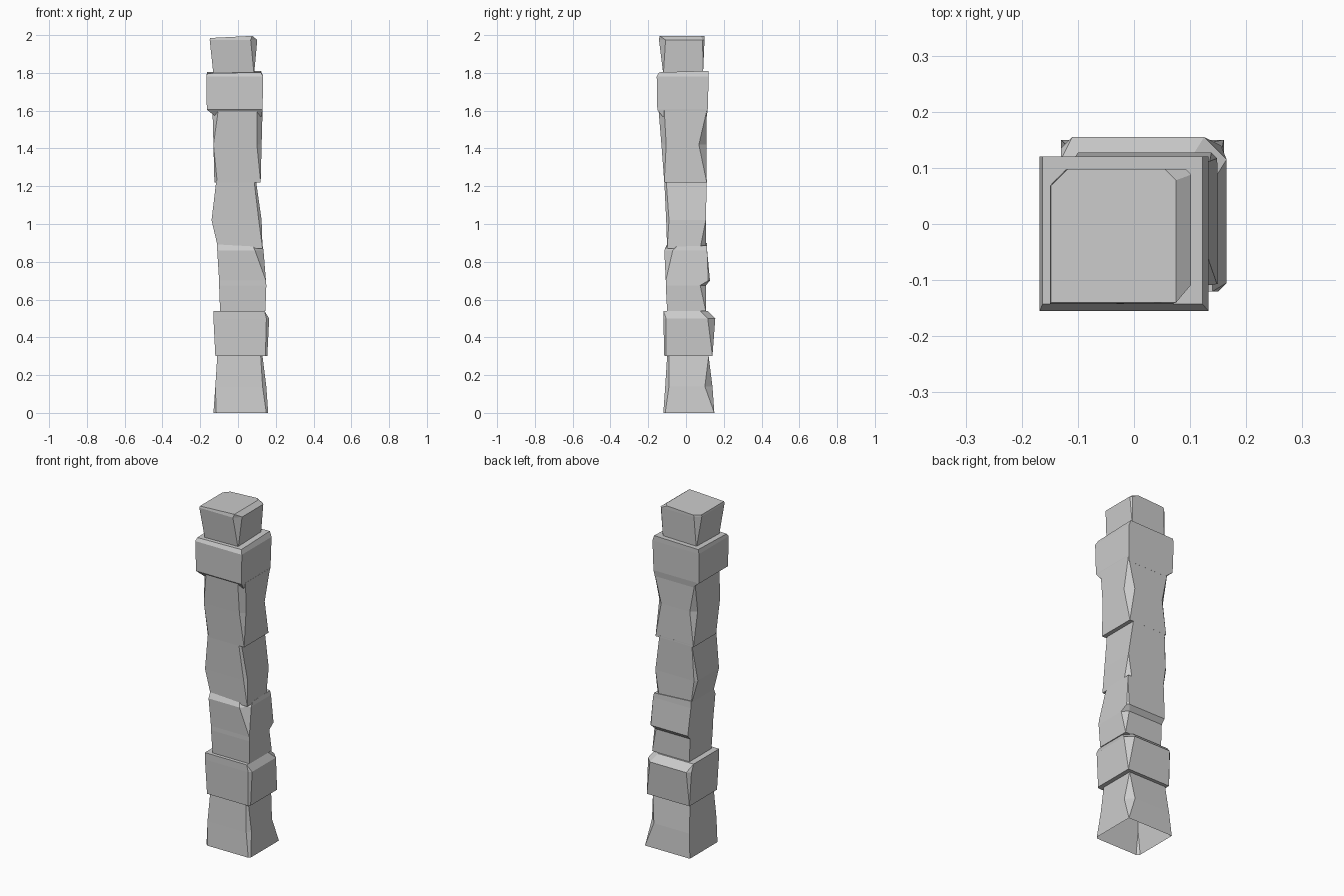
import bpy, bmesh

cube = bpy.data.objects.get("Cube")
if cube:
    bpy.data.objects.remove(cube, do_unlink=True)

stone = bpy.data.materials.new("grey_stone")
stone.use_nodes = True
stone.diffuse_color = (0.6, 0.6, 0.6, 1)
stone.node_tree.nodes["Principled BSDF"].inputs["Base Color"].default_value = stone.diffuse_color

CORNERS = ("front_right", "front_left", "back_left", "back_right")


def outline(bm, ring, chips, tilt):
    """One level of a block: a rectangle whose corners may be chipped off."""
    z, x0, x1, y0, y1 = ring
    points = []
    for name, x, y in zip(CORNERS, (x0, x1, x1, x0), (y0, y0, y1, y1)):
        cut = chips.get(name, 0)
        dx = cut if x == x0 else -cut
        dy = cut if y == y0 else -cut
        pair = [(x, y + dy), (x + dx, y)]
        points += pair if name in ("front_right", "back_left") else pair[::-1]
    return [bm.verts.new((x, y, z + tilt[0] * x + tilt[1] * y)) for x, y in points]


def block(name, rings, chips=None, tilt=(0, 0), open_base=False):
    """Stack the rings into a rough stone; chips maps ring index to corner cuts."""
    bm = bmesh.new()
    chips = chips or {}
    last = len(rings) - 1
    loops = [outline(bm, ring, chips.get(i, {}), tilt if i == last else (0, 0))
             for i, ring in enumerate(rings)]
    for low, high in zip(loops, loops[1:]):
        for i in range(len(low)):
            j = (i + 1) % len(low)
            bm.faces.new((low[i], low[j], high[j], high[i]))
    bm.faces.new(loops[-1])
    if not open_base:
        bm.faces.new(loops[0][::-1])
    bmesh.ops.remove_doubles(bm, verts=bm.verts, dist=0.001)
    mesh = bpy.data.meshes.new(name)
    bm.to_mesh(mesh)
    bm.free()
    mesh.materials.append(stone)
    bpy.context.collection.objects.link(bpy.data.objects.new(name, mesh))


# Flared foot, hollow underneath
block("base_block",
      [(0, -.13, .16, -.12, .15), (.14, -.12, .15, -.11, .14), (.3, -.11, .13, -.1, .12)],
      {0: dict(front_left=.01, front_right=.015), 1: dict(back_left=.04, front_left=.02),
       2: dict(front_left=.01)}, open_base=True)

# Lower collar with a bevelled back edge
block("lower_band",
      [(.3, -.12, .155, -.115, .14), (.5, -.13, .165, -.12, .155), (.54, -.13, .14, -.12, .115)],
      {0: dict(front_left=.01), 1: dict(back_left=.04, back_right=.02, front_left=.015),
       2: dict(back_left=.04)})

# Shaft stones
block("lower_shaft",
      [(.54, -.095, .145, -.1, .105), (.675, -.1, .15, -.107, .105), (.7, -.1, .148, -.107, .127),
       (.86, -.11, .135, -.115, .112), (.89, -.11, .13, -.1, .11)],
      {1: dict(back_left=.03), 2: dict(back_left=.01), 3: dict(front_left=.045),
       4: dict(front_left=.05)}, tilt=(-.06, .03))
block("middle_shaft",
      [(.87, -.105, .13, -.1, .105), (1.02, -.14, .125, -.105, .105), (1.23, -.115, .095, -.115, .11)],
      {0: dict(back_left=.03), 1: dict(front_left=.015, back_right=.015), 2: dict(front_left=.01)})
block("upper_shaft",
      [(1.22, -.125, .12, -.115, .11), (1.42, -.13, .125, -.13, .108), (1.6, -.135, .13, -.145, .11)],
      {0: dict(front_right=.015), 1: dict(back_left=.04, front_left=.025, back_right=.03),
       2: dict(front_left=.03, front_right=.03)})

# Upper collar, undercut at the front and softened on top
block("upper_band",
      [(1.57, -.12, .125, -.125, .11), (1.605, -.165, .13, -.152, .115),
       (1.78, -.168, .133, -.155, .12), (1.805, -.163, .122, -.143, .12)],
      tilt=(.02, .03))

# Cap stone with broken corners
block("cap_block",
      [(1.79, -.13, .085, -.12, .09), (1.975, -.15, .102, -.143, .098), (1.992, -.148, .075, -.14, .098)],
      {1: dict(front_left=.035, back_right=.03, back_left=.01), 2: dict(back_right=.03, back_left=.02)},
      tilt=(.05, 0))
